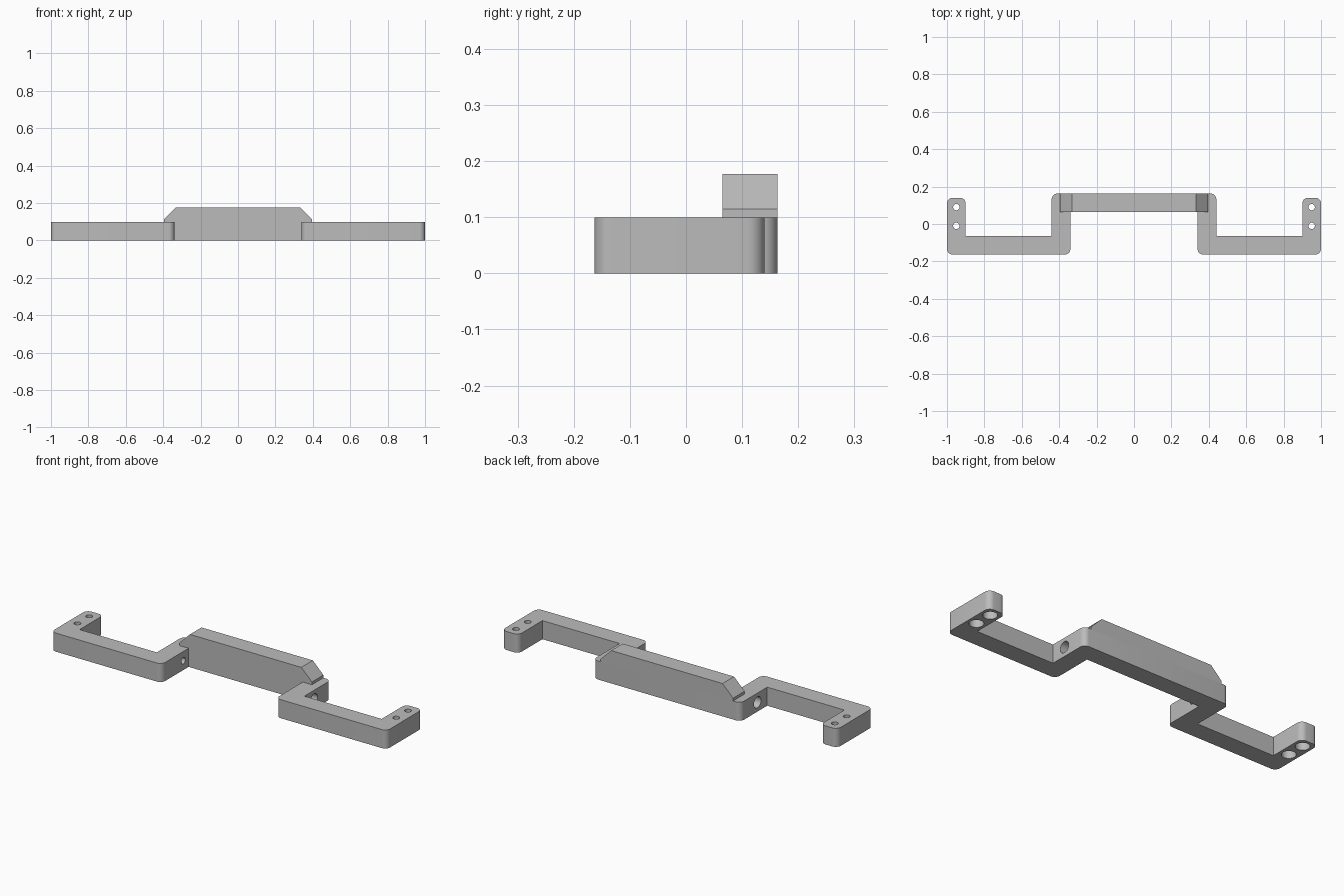
import bpy, bmesh, math
from mathutils import Vector, Matrix

cube = bpy.data.objects.get("Cube")
if cube:
    bpy.data.objects.remove(cube, do_unlink=True)

grey = bpy.data.materials.new("plain grey")
grey.use_nodes = True
colour = (0.5, 0.5, 0.5, 1)
grey.diffuse_color = colour
for node in grey.node_tree.nodes:
    if node.type == 'BSDF_PRINCIPLED':
        node.inputs["Base Color"].default_value = colour

HEIGHT, ROUND = 0.1, 0.03
BACK, FRONT = 0.163, -0.163


def make_object(name, bm):
    bmesh.ops.recalc_face_normals(bm, faces=bm.faces[:])
    mesh = bpy.data.meshes.new(name)
    bm.to_mesh(mesh)
    bm.free()
    mesh.materials.append(grey)
    ob = bpy.data.objects.new(name, mesh)
    bpy.context.collection.objects.link(ob)
    return ob


def prism(name, points, offset):
    """Extrude a closed outline along an offset."""
    bm = bmesh.new()
    face = bm.faces.new([bm.verts.new(p) for p in points])
    out = bmesh.ops.extrude_face_region(bm, geom=[face])
    moved = [v for v in out["geom"] if isinstance(v, bmesh.types.BMVert)]
    bmesh.ops.translate(bm, verts=moved, vec=offset)
    return make_object(name, bm)


def rounded(corners, steps=8):
    """Replace flagged square corners with quarter arcs."""
    result = []
    for i, (x, y, soft) in enumerate(corners):
        p = Vector((x, y, 0))
        if not soft:
            result.append(p)
            continue
        before = (Vector((*corners[i - 1][:2], 0)) - p).normalized()
        after = (Vector((*corners[(i + 1) % len(corners)][:2], 0)) - p).normalized()
        centre = p + ROUND * (before + after)
        for k in range(steps + 1):
            a = k / steps * math.pi / 2
            result.append(centre - ROUND * (after * math.cos(a) + before * math.sin(a)))
    return result


def drill(bm, start, direction, radius, length):
    """Add a cylinder beginning at start and running along direction."""
    d = Vector(direction)
    turn = d.to_track_quat('Z', 'Y').to_matrix().to_4x4()
    place = Matrix.Translation(Vector(start) + d * length / 2) @ turn
    bmesh.ops.create_cone(bm, cap_ends=True, segments=32, radius1=radius,
                          radius2=radius, depth=length, matrix=place)


# Stepped bracket with upturned end tabs
half = [(0.34, 0.065, False), (0.34, FRONT, True), (1, FRONT, True),
        (1, 0.14, True), (0.9, 0.14, True), (0.9, -0.063, False),
        (0.44, -0.063, False), (0.44, BACK, True)]
outline = half + [(-x, y, soft) for x, y, soft in reversed(half)]
bracket = prism("bracket", rounded(outline), (0, 0, HEIGHT))

# Counterbored screw holes: bores first, then wider recesses
bores, recesses = bmesh.new(), bmesh.new()
for side in (-1, 1):
    for y in (0.09, -0.01):
        drill(bores, (side * 0.95, y, -0.02), (0, 0, 1), 0.017, 0.14)
        drill(recesses, (side * 0.95, y, -0.02), (0, 0, 1), 0.035, 0.08)
    drill(bores, (side * 0.46, 0.02, 0.05), (-side, 0, 0), 0.017, 0.14)
    drill(recesses, (side * 0.46, 0.02, 0.05), (-side, 0, 0), 0.03, 0.07)

bpy.context.view_layer.objects.active = bracket
for name, bm in (("bore_cutter", bores), ("recess_cutter", recesses)):
    cutter = make_object(name, bm)
    cutter.hide_render = True
    mod = bracket.modifiers.new(name, 'BOOLEAN')
    mod.operation = 'DIFFERENCE'
    mod.solver = 'EXACT'
    mod.object = cutter
    bpy.ops.object.modifier_apply(modifier=mod.name)
    bpy.data.objects.remove(cutter, do_unlink=True)

# Raised rail with sloped ends
side = [(0.395, HEIGHT), (0.395, 0.115), (0.332, 0.177)]
profile = side + [(-x, z) for x, z in reversed(side)]
prism("raised_rail", [(x, 0.065, z) for x, z in profile], (0, BACK - 0.065, 0))

# Smooth the round corners and hole walls
bpy.ops.object.select_all(action='DESELECT')
bracket.select_set(True)
bpy.ops.object.shade_smooth_by_angle(angle=math.radians(30))
